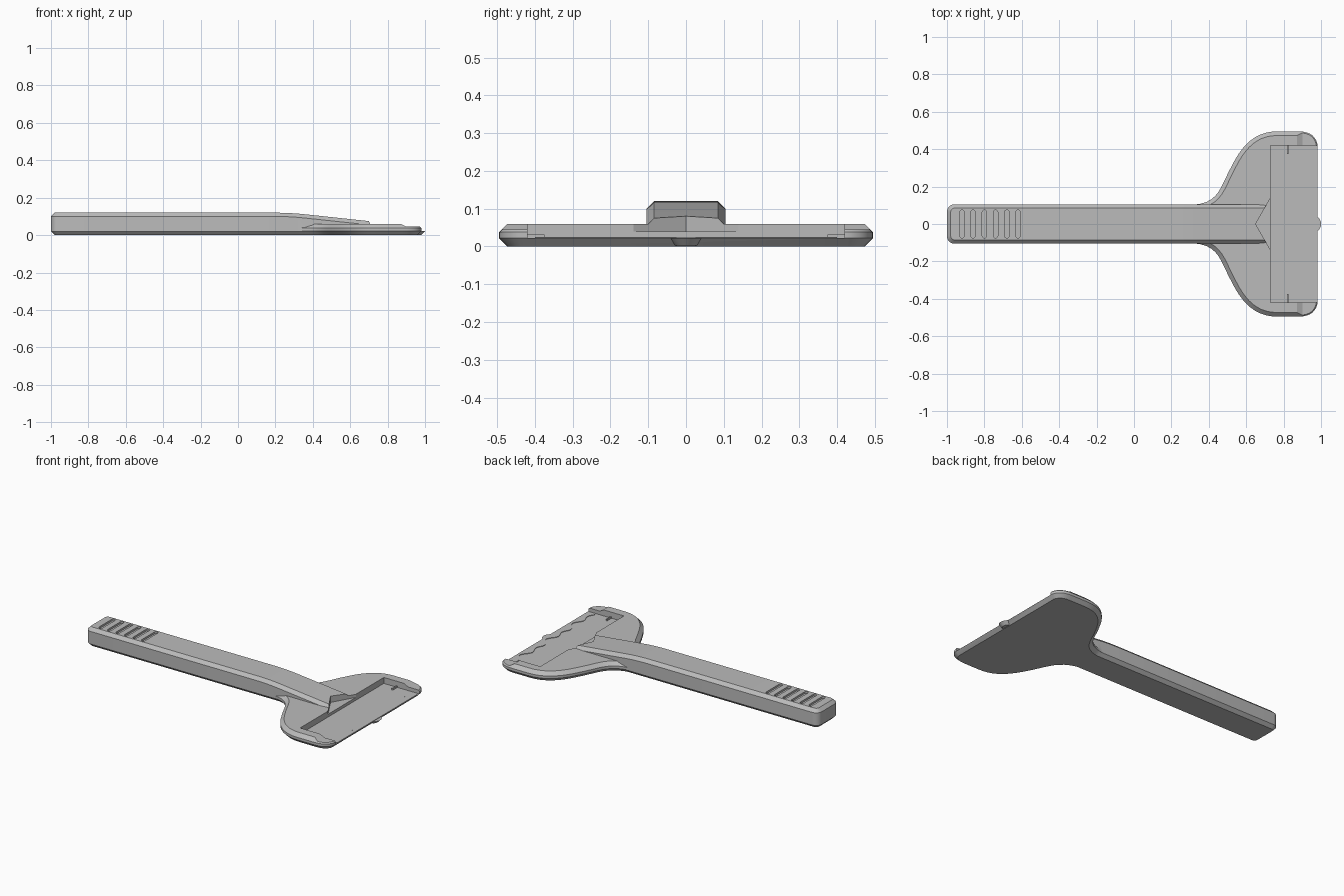
import bpy, bmesh, math
from mathutils import Vector

cube = bpy.data.objects.get("Cube")
if cube:
    bpy.data.objects.remove(cube, do_unlink=True)

# Single plain grey plastic
grey = bpy.data.materials.new("grey plastic")
grey.use_nodes = True
colour = (0.5, 0.5, 0.5, 1)
grey.diffuse_color = colour
grey.node_tree.nodes["Principled BSDF"].inputs["Base Color"].default_value = colour


def prism(name, outline, z0, z1, cuts=(), height=None, bevel=0):
    """Extrude a plan outline, optionally shape its top, chamfer its rims."""
    bm = bmesh.new()
    base = bm.faces.new([bm.verts.new((x, y, z0)) for x, y in outline])
    ext = bmesh.ops.extrude_face_region(bm, geom=[base])["geom"]
    top = [v for v in ext if isinstance(v, bmesh.types.BMVert)]
    bmesh.ops.translate(bm, verts=top, vec=(0, 0, z1 - z0))
    bmesh.ops.recalc_face_normals(bm, faces=bm.faces)
    for x in cuts:
        bmesh.ops.bisect_plane(bm, geom=bm.verts[:] + bm.edges[:] + bm.faces[:],
                               plane_co=(x, 0, 0), plane_no=(1, 0, 0))
    if height:
        for v in bm.verts:
            if v.co.z > z1 - 0.001:
                v.co.z = height(v.co.x)
    bm.normal_update()
    if bevel:
        rims = [e for e in bm.edges if len(e.link_faces) == 2
                and sum(abs(f.normal.z) > 0.9 for f in e.link_faces) == 1]
        bmesh.ops.bevel(bm, geom=rims, offset=bevel, segments=1,
                        profile=0.5, affect='EDGES')
    mesh = bpy.data.meshes.new(name)
    bm.to_mesh(mesh)
    bm.free()
    obj = bpy.data.objects.new(name, mesh)
    mesh.materials.append(grey)
    bpy.context.collection.objects.link(obj)
    return obj


def box(name, x0, x1, y0, y1, z0, z1):
    return prism(name, [(x0, y0), (x1, y0), (x1, y1), (x0, y1)], z0, z1)


def combine(target, tool, operation):
    """Apply a boolean and discard the tool."""
    mod = target.modifiers.new("combine", 'BOOLEAN')
    mod.operation, mod.solver, mod.object = operation, 'EXACT', tool
    bpy.context.view_layer.objects.active = target
    bpy.ops.object.modifier_apply(modifier=mod.name)
    bpy.data.objects.remove(tool, do_unlink=True)


def arc(cx, cy, r, start, end, steps=6):
    return [(cx + r * math.cos(math.radians(start + (end - start) * i / steps)),
             cy + r * math.sin(math.radians(start + (end - start) * i / steps)))
            for i in range(steps + 1)]


def curve(p0, p1, p2, p3, steps=10):
    """Points on a cubic curve."""
    pts = []
    for i in range(steps + 1):
        t = i / steps
        u = 1 - t
        pts.append(tuple(u**3 * a + 3 * u * u * t * b + 3 * u * t * t * c + t**3 * d
                         for a, b, c, d in zip(p0, p1, p2, p3)))
    return pts


# Handle: long chamfered bar with a rounded butt and a sloping nose
def handle_top(x):
    if x < 0.2:
        return 0.12
    if x < 0.36:
        return 0.12 - 0.34 * (x - 0.2) ** 2
    return 0.1113 - 0.107 * (x - 0.36)


W = 0.105
handle_plan = ([(0.78, -W), (0.78, W)] + arc(-0.96, W - 0.04, 0.04, 90, 180)
               + arc(-0.96, 0.04 - W, 0.04, 180, 270))
body = prism("scraper_body", handle_plan, 0, 0.12,
             cuts=[0.2, 0.24, 0.28, 0.32, 0.36], height=handle_top, bevel=0.02)

# Head: flared plate with chamfered rims
half = ([(0.2, 0.085)] + curve((0.32, 0.103), (0.46, 0.115), (0.46, 0.2), (0.525, 0.315))
        + curve((0.525, 0.315), (0.58, 0.425), (0.65, 0.495), (0.765, 0.495))[1:]
        + curve((0.88, 0.495), (0.94, 0.495), (0.97, 0.47), (0.98, 0.43), 7))
head_plan = half + [(x, -y) for x, y in reversed(half)]
head = prism("head", head_plan, 0, 0.06, bevel=0.022)
combine(body, head, 'UNION')

# Blade recess, open at the front edge
combine(body, box("recess", 0.73, 1.1, -0.42, 0.42, 0.022, 0.3), 'DIFFERENCE')

# Pointed notch in the nose, with a higher floor
notch = prism("notch", [(0.65, 0), (0.74, -0.157), (0.8, -0.157), (0.8, 0.157),
                        (0.74, 0.157)], 0.04, 0.3)
combine(body, notch, 'DIFFERENCE')

# Lowered rim ends at both front corners
for side in (-1, 1):
    y0, y1 = sorted((side * 0.4, side * 0.6))
    step = prism("rim_step", [(0.87, y0), (1.1, y0), (1.1, y1), (0.87, y1)],
                 0.04, 0.2, cuts=[0.9])
    for v in step.data.vertices:
        if v.co.z < 0.1:
            v.co.z = 0.061 if v.co.x < 0.88 else 0.045
    combine(body, step, 'DIFFERENCE')

# Grip grooves near the butt
for i in range(6):
    x = -0.92 + 0.06 * i
    slot = arc(x, 0.063, 0.012, 0, 180) + arc(x, -0.063, 0.012, 180, 360)
    combine(body, prism("groove", slot, 0.108, 0.2), 'DIFFERENCE')

# Small rounded nub under the cutting edge
nub = prism("edge_nub", arc(0.95, 0, 0.05, 0, 352.5, 47), 0.002, 0.022)
for v in nub.data.vertices:
    if v.co.z < 0.01:
        v.co.x = 0.95 + (v.co.x - 0.95) * 0.6
        v.co.y *= 0.6

# Low wavy ridge along the cutting edge
wave = []
for i in range(61):
    y = -0.4 + 0.8 * i / 60
    wave.append((0.935 + 0.014 * math.sin(48 * y) + 0.01 * math.sin(23 * y + 1), y))
ridge = prism("edge_ridge", [(0.977, 0.4), (0.977, -0.4)] + wave, 0.02, 0.025)

# Thin stop ribs on the recess walls
stops = [box("stop_rib", 0.817, 0.825, *sorted((s * 0.375, s * 0.425)), 0.02, 0.032)
         for s in (-1, 1)]

# Crisp edges, smooth curved walls
for obj in [body, nub, ridge] + stops:
    bpy.ops.object.select_all(action='DESELECT')
    obj.select_set(True)
    bpy.context.view_layer.objects.active = obj
    bpy.ops.object.shade_smooth_by_angle(angle=math.radians(25))
